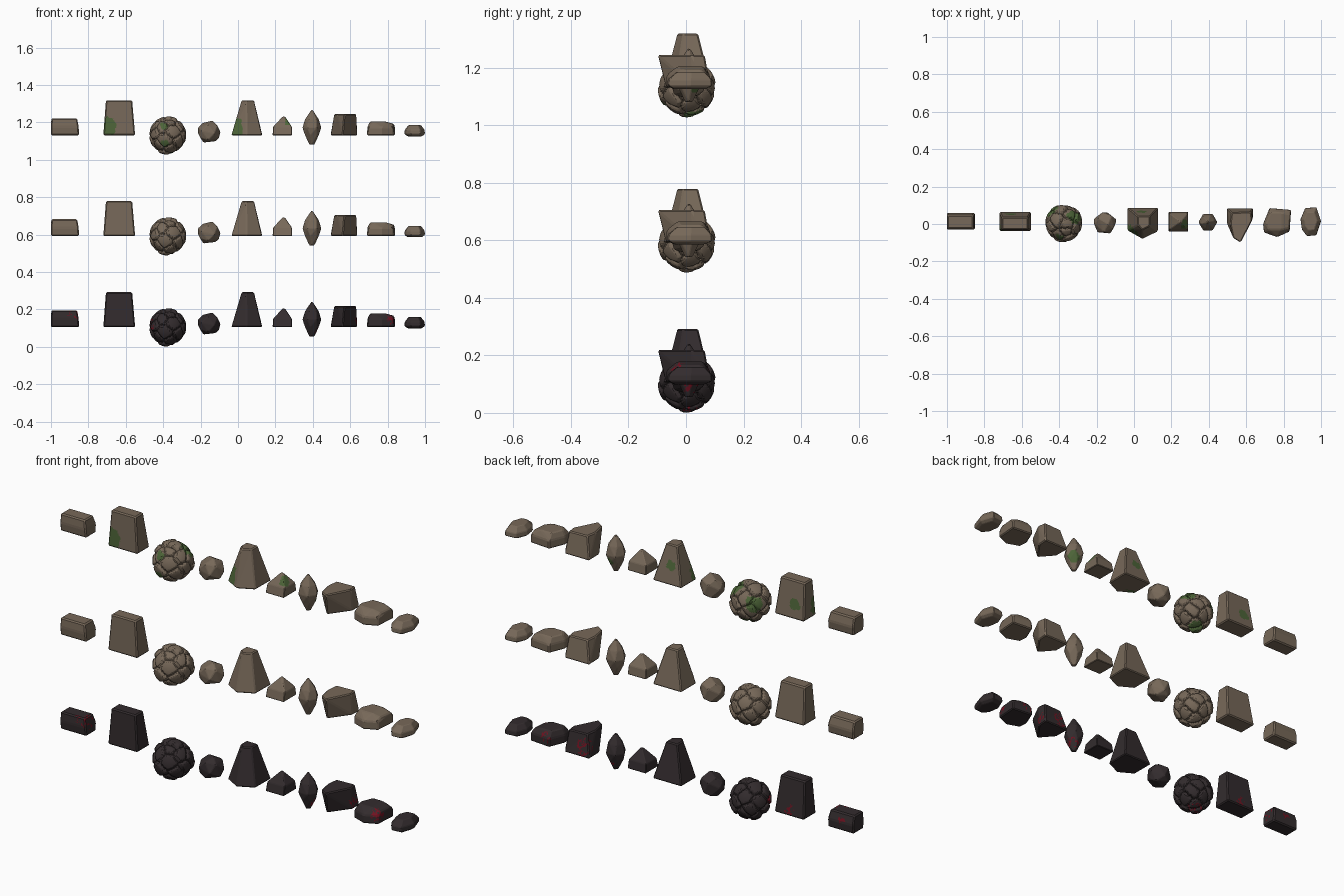
import bpy, bmesh, math, random
from mathutils import Vector, noise

if "Cube" in bpy.data.objects:
    bpy.data.objects.remove(bpy.data.objects["Cube"])


def material(name, rgb):
    m = bpy.data.materials.new(name)
    m.diffuse_color = (*rgb, 1)
    m.use_nodes = True
    m.node_tree.nodes["Principled BSDF"].inputs["Base Color"].default_value = m.diffuse_color
    return m


BROWN = material("brown_stone", (0.185, 0.14, 0.10))
DARK = material("dark_stone", (0.033, 0.025, 0.027))
MOSS = material("moss_green", (0.075, 0.13, 0.04))
RED = material("red_vein", (0.17, 0.006, 0.015))


def ring(z, pts):
    return [(x, y, z) for x, y in pts]


def box(z, x0, x1, y0, y1):
    return ring(z, [(x0, y0), (x1, y0), (x1, y1), (x0, y1)])


def shrink(z, pts, c, s):
    return ring(z, [(c[0] + (x - c[0]) * s, c[1] + (y - c[1]) * s) for x, y in pts])


def poly(z, c, r, n, turn=0.0):
    return ring(z, [(c[0] + r * math.cos(turn + math.tau * i / n),
                     c[1] + r * math.sin(turn + math.tau * i / n)) for i in range(n)])


def sphere_dirs(n, seed):
    """Evenly spread directions with a little jitter."""
    rnd = random.Random(seed)
    out = []
    for i in range(n):
        z = 1 - (2 * i + 1) / n
        a = i * math.pi * (3 - math.sqrt(5))
        r = math.sqrt(1 - z * z)
        j = Vector([rnd.uniform(-0.16, 0.16) for _ in range(3)])
        out.append((Vector((r * math.cos(a), r * math.sin(a), z)) + j).normalized())
    return out


def hull(pts, bevel=0.005):
    """Faceted stone: convex hull with chipped edges."""
    bm = bmesh.new()
    for p in pts:
        bm.verts.new(p)
    res = bmesh.ops.convex_hull(bm, input=bm.verts[:])
    loose = {e for e in res["geom_interior"] + res["geom_unused"]
             if isinstance(e, bmesh.types.BMVert)}
    bmesh.ops.delete(bm, geom=list(loose), context='VERTS')
    bmesh.ops.dissolve_limit(bm, angle_limit=0.09, verts=bm.verts[:], edges=bm.edges[:])
    bmesh.ops.bevel(bm, geom=bm.edges[:], offset=bevel, segments=1,
                    affect='EDGES', clamp_overlap=True)
    return bm


def cobble_ball():
    """Ball of packed stones, with grooves along the cell borders."""
    dirs = sphere_dirs(26, 4)
    rnd = random.Random(2)
    size = [rnd.uniform(0.094, 0.103) for _ in dirs]
    bm = bmesh.new()
    bmesh.ops.create_icosphere(bm, subdivisions=5, radius=1)
    for v in bm.verts:
        d = v.co.normalized()
        near = sorted((d.angle(c), i) for i, c in enumerate(dirs))[:2]
        gap = near[1][0] - near[0][0]
        groove = max(0.0, 1 - gap / 0.22) ** 1.3
        v.co = d * (size[near[0][1]] * (1 - 0.11 * groove)) + Vector((-0.375, 0.005, -0.002))
    return bm


# outlines seen from above
PYR = [(-.035, .088), (.13, .088), (.128, -.04), (.045, -.08), (-.035, -.035)]
SLAB = [(.69, 0), (.725, .085), (.84, .075), (.832, -.04), (.765, -.07), (.695, -.045)]
DISC = [(.89, .025), (.915, .085), (.975, .09), (1, .015), (.975, -.06), (.925, -.065), (.898, -.03)]
SPIN = (.395, .01)

ROCKS = {
    "brick_rock": lambda: hull(box(0, -1, -.85, -.026, .055) + box(.045, -1, -.852, -.031, .06)
                               + box(.09, -.998, -.86, -.026, .046), .006),
    "tall_block_rock": lambda: hull(box(0, -.72, -.55, -.037, .064)
                                    + box(.187, -.706, -.566, -.03, .036), .006),
    "cobble_ball_rock": cobble_ball,
    "small_round_rock": lambda: hull([Vector((-.155, .006, .017)) + d * .064
                                      for d in sphere_dirs(18, 7)], .003),
    "large_pyramid_rock": lambda: hull(ring(0, PYR) + ring(.187, [
        (.02, .042), (.085, .042), (.085, -.01), (.045, -.032), (.02, -.005)])),
    "small_pyramid_rock": lambda: hull(box(0, .185, .29, -.04, .065) + box(.045, .188, .288, -.03, .058)
                                       + poly(.10, (.243, .012), .008, 3), .003),
    "spindle_rock": lambda: hull(poly(.135, SPIN, .005, 3) + poly(.085, SPIN, .038, 6, .2)
                                 + poly(.04, SPIN, .051, 6) + poly(0, SPIN, .038, 6, .3)
                                 + poly(-.05, SPIN, .014, 4), .003),
    "wedge_rock": lambda: hull(ring(0, [(.495, .085), (.638, .085), (.635, .03), (.56, -.072), (.497, 0)])
                               + ring(.113, [(.522, .06), (.625, .065), (.632, .02), (.57, -.1),
                                             (.53, -.075), (.515, 0)])),
    "slab_rock": lambda: hull(ring(0, SLAB) + shrink(.042, SLAB, (.77, .01), .99)
                              + ring(.073, [(.705, 0), (.73, .06), (.79, .06), (.79, -.03), (.72, -.03)])
                              + ring(.06, [(.835, .05), (.828, -.02)])),
    "flat_disc_rock": lambda: hull(shrink(-.006, DISC, (.945, .01), .7) + shrink(.006, DISC, (.945, .01), 1)
                                   + shrink(.028, DISC, (.945, .01), .98)
                                   + shrink(.054, DISC, (.945, .02), .62), .003),
}

# painted patches: centre x, y, z above the row base, radius
MOSS_SPOTS = {
    "tall_block_rock": [(-.70, -.04, .05, .048), (-.66, .06, .07, .03)],
    "cobble_ball_rock": [(-.40, -.09, .06, .03), (-.39, -.09, -.05, .026), (-.31, .04, .07, .045),
                         (-.37, .03, -.1, .04), (-.44, .075, .02, .04)],
    "large_pyramid_rock": [(-.015, -.045, .03, .042), (.0, -.035, .07, .025), (.04, .06, .09, .025)],
    "small_pyramid_rock": [(.268, .0, .065, .028)],
    "spindle_rock": [(.42, .04, .01, .03)],
}
RED_SPOTS = {
    "brick_rock": [(-.86, .0, .06, .035), (-.93, .055, .05, .022), (-.9, -.03, .08, .02)],
    "tall_block_rock": [(-.63, .06, .03, .03)],
    "cobble_ball_rock": [(-.46, -.03, .01, .03), (-.37, .02, -.1, .04)],
    "spindle_rock": [(.41, .02, -.01, .03)],
    "wedge_rock": [(.53, .08, .05, .045), (.63, .04, .04, .03)],
    "slab_rock": [(.82, -.03, .045, .035), (.75, .075, .04, .03)],
}


def paint(bm, spots, veins):
    """Refine the faces, then mark those close to a patch centre."""
    if not spots:
        return
    for _ in range(5):
        bmesh.ops.triangulate(bm, faces=bm.faces[:])
        long = [e for e in bm.edges if e.calc_length() > 0.011]
        if not long:
            break
        bmesh.ops.subdivide_edges(bm, edges=long, cuts=1)
    bmesh.ops.triangulate(bm, faces=bm.faces[:])
    for f in bm.faces:
        c = f.calc_center_median()
        wobble = noise.noise(c * 45)
        for x, y, z, r in spots:
            d = (c - Vector((x, y, z))).length
            if d < r * (1 + 0.35 * wobble) and (not veins or abs(wobble) < 0.12):
                f.material_index = 1


def build(row, base, mats, spots):
    for name, make in ROCKS.items():
        bm = make()
        bmesh.ops.recalc_face_normals(bm, faces=bm.faces[:])
        paint(bm, spots.get(name, []), RED in mats)
        mesh = bpy.data.meshes.new(row + "_" + name)
        bm.to_mesh(mesh)
        bm.free()
        for m in mats:
            mesh.materials.append(m)
        ob = bpy.data.objects.new(row + "_" + name, mesh)
        ob.location.z = base
        bpy.context.collection.objects.link(ob)


# three rows of the same ten rocks
build("dark", 0.105, [DARK, RED], RED_SPOTS)
build("plain", 0.592, [BROWN], {})
build("mossy", 1.131, [BROWN, MOSS], MOSS_SPOTS)
